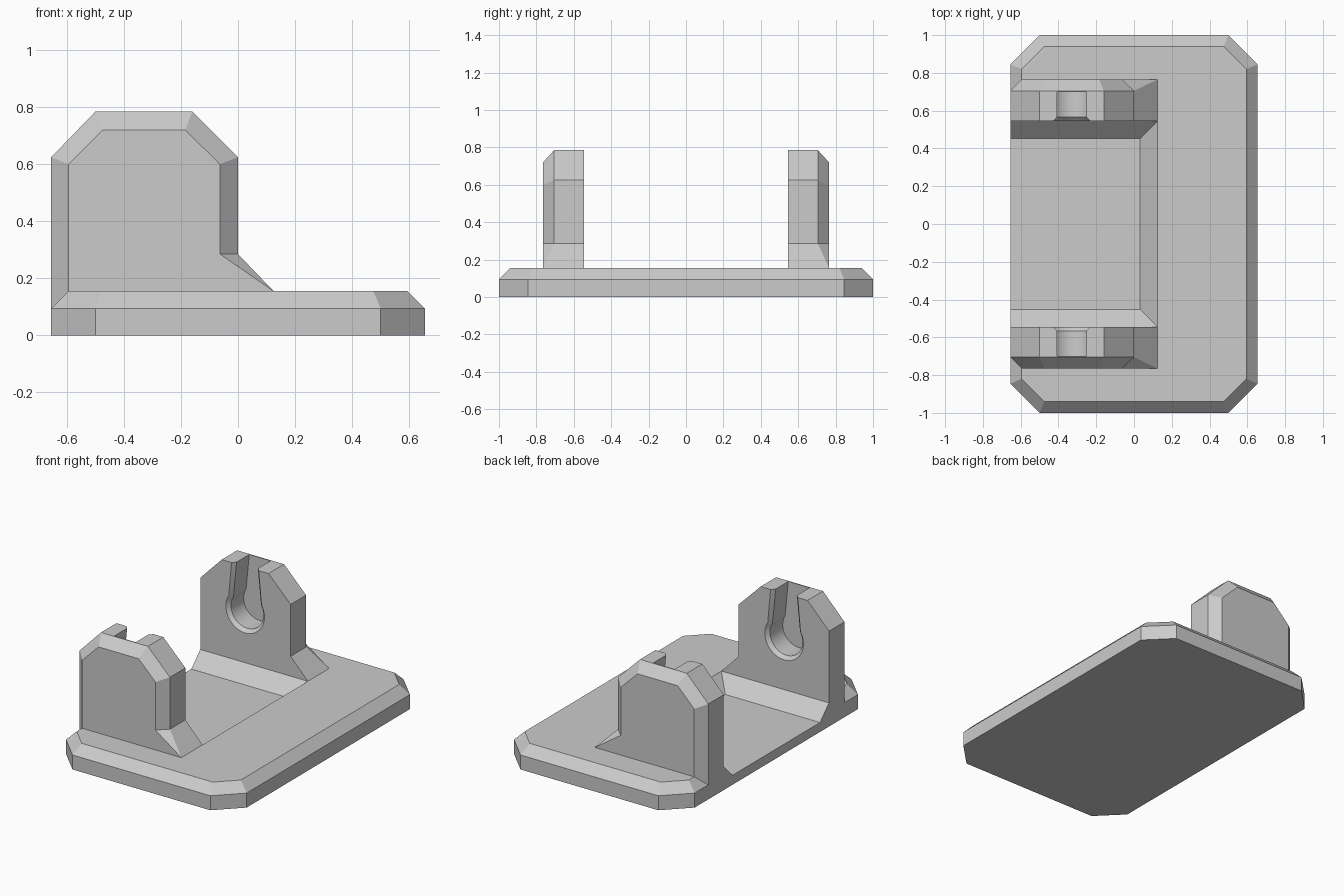
import bpy
import bmesh
from math import sin, cos, radians

cube = bpy.data.objects.get("Cube")
if cube:
    bpy.data.objects.remove(cube, do_unlink=True)

grey = bpy.data.materials.new("plain grey")
grey.use_nodes = True
grey.diffuse_color = (0.6, 0.6, 0.6, 1)
grey.node_tree.nodes["Principled BSDF"].inputs["Base Color"].default_value = (0.6, 0.6, 0.6, 1)

EDGE, INNER, TOP, FLOOR = -0.655, 0.545, 0.155, 0.062


def loft(name, loops, side=1):
    """Closed solid through matching loops of points; side=-1 mirrors it in y."""
    bm = bmesh.new()
    rings = [[bm.verts.new((x, y * side, z)) for x, y, z in loop] for loop in loops]
    for a, b in zip(rings, rings[1:]):
        for i in range(len(a)):
            j = (i + 1) % len(a)
            bm.faces.new((a[i], a[j], b[j], b[i]))
    bm.faces.new(rings[0])
    bm.faces.new(rings[-1])
    bmesh.ops.remove_doubles(bm, verts=bm.verts, dist=1e-5)
    bmesh.ops.recalc_face_normals(bm, faces=bm.faces)
    mesh = bpy.data.meshes.new(name)
    bm.to_mesh(mesh)
    bm.free()
    mesh.materials.append(grey)
    obj = bpy.data.objects.new(name, mesh)
    bpy.context.collection.objects.link(obj)
    return obj


def combine(target, tool, operation):
    mod = target.modifiers.new(operation, "BOOLEAN")
    mod.operation, mod.object, mod.solver = operation, tool, "EXACT"
    bpy.context.view_layer.objects.active = target
    bpy.ops.object.modifier_apply(modifier=mod.name)
    bpy.data.objects.remove(tool, do_unlink=True)


def octagon(hx, hy, cut, z):
    quarter = [(hx, hy - cut), (hx - cut, hy)]
    pts = quarter + [(-x, y) for x, y in reversed(quarter)]
    pts += [(-x, -y) for x, y in pts]
    return [(x, y, z) for x, y in pts]


def rectangle(x0, x1, hy, z):
    return [(x0, -hy, z), (x1, -hy, z), (x1, hy, z), (x0, hy, z)]


# Base plate with cut corners and a bevelled upper rim
base = loft("mounting_bracket", [octagon(0.655, 1, 0.155, 0),
                                 octagon(0.655, 1, 0.155, 0.095),
                                 octagon(0.595, 0.94, 0.12, TOP)])

# Square edge between the uprights
combine(base, loft("edge_fill", [rectangle(EDGE, -0.5, 0.6, 0.02),
                                 rectangle(EDGE, -0.5, 0.6, TOP)]), "UNION")

# Sloped pocket, open on one side
depth = TOP - FLOOR
combine(base, loft("pocket", [rectangle(-0.9, 0.125 - depth, INNER - depth, FLOOR),
                              rectangle(-0.9, 0.125 + depth, INNER + depth, TOP + depth)]),
        "DIFFERENCE")

# Upright outlines: full size, and inset for the bevelled outer face
FOOT = [(0.125, TOP), (0.125, 0.05)]
FULL = [(EDGE, 0.05), (EDGE, 0.625), (-0.5, 0.785), (-0.16, 0.785),
        (0, 0.625), (0, 0.285)] + FOOT
INSET = [(-0.595, 0.05), (-0.595, 0.6), (-0.475, 0.72), (-0.185, 0.72),
         (-0.063, 0.6), (-0.063, 0.285)] + FOOT


def keyhole(y, grow):
    """Round seat with a slightly tapered slot rising out of the top."""
    cx, cz, r, steps = -0.33, 0.49, 0.118 + grow, 24
    arc = [radians(32 - 244 * i / steps) for i in range(steps + 1)]
    pts = [(cx + r * cos(a), y, cz + r * sin(a)) for a in arc]
    half = 0.066 + grow
    return pts + [(cx - half, y, 0.9), (cx + half, y, 0.9)]


for side in (1, -1):
    upright = loft("upright", [
        [(x, INNER, z) for x, z in FULL],
        [(x, 0.765 if x > 0.1 else 0.705, z) for x, z in FULL],
        [(x, 0.765, z) for x, z in INSET]], side)
    slot = loft("slot", [keyhole(0.5, 0.022), keyhole(INNER, 0.022),
                         keyhole(0.567, 0), keyhole(0.698, 0)], side)
    combine(upright, slot, "DIFFERENCE")
    combine(base, upright, "UNION")

# Smooth only the round seats
bpy.ops.object.select_all(action="DESELECT")
base.select_set(True)
bpy.context.view_layer.objects.active = base
bpy.ops.object.shade_smooth_by_angle(angle=radians(20))
